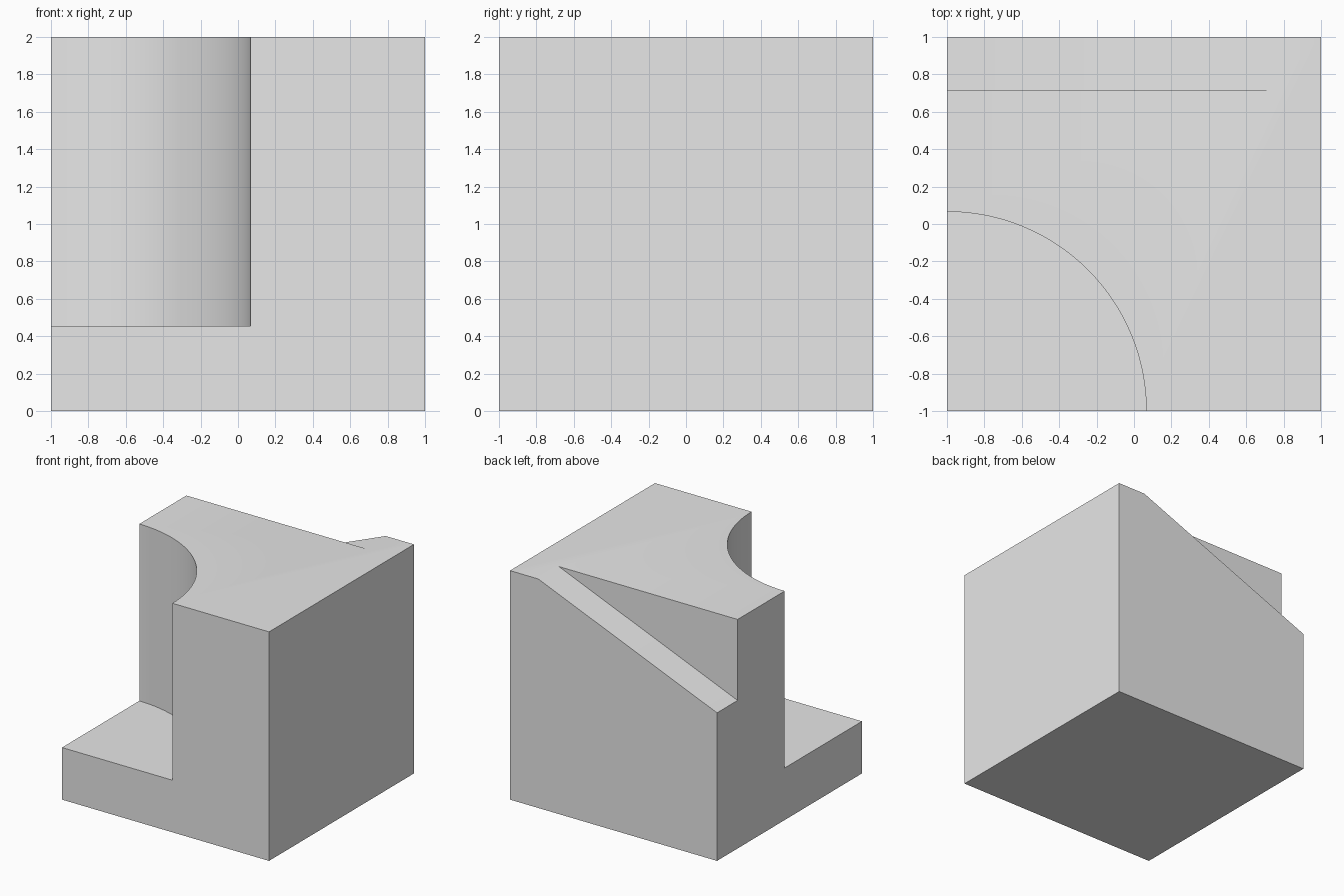
import bpy
import bmesh
import math

default_cube = bpy.data.objects.get("Cube")
if default_cube:
    bpy.data.objects.remove(default_cube, do_unlink=True)

HALF = 1.0        # half of the block's width and depth
HEIGHT = 2.0
OVER = 0.2        # how far the cutters reach past the block
RADIUS = 1.066    # quarter round recess
STEP_Z = 0.455    # floor of the recess
WALL_Y = 0.716    # inner wall of the back ramp
RAMP_X = 0.727    # where the ramp leaves the top
RAMP_LOW_Z = 1.293

grey = bpy.data.materials.new("plain grey")
grey.use_nodes = True
grey.diffuse_color = (0.8, 0.8, 0.8, 1)
grey.node_tree.nodes["Principled BSDF"].inputs["Base Color"].default_value = (0.8, 0.8, 0.8, 1)


def prism(name, outline, offset):
    """Extrude a closed outline of 3D points along offset."""
    bm = bmesh.new()
    face = bm.faces.new([bm.verts.new(p) for p in outline])
    moved = bmesh.ops.extrude_face_region(bm, geom=[face])["geom"]
    bmesh.ops.translate(bm, vec=offset,
                        verts=[g for g in moved if isinstance(g, bmesh.types.BMVert)])
    bmesh.ops.recalc_face_normals(bm, faces=bm.faces)
    mesh = bpy.data.meshes.new(name)
    bm.to_mesh(mesh)
    bm.free()
    mesh.materials.append(grey)
    obj = bpy.data.objects.new(name, mesh)
    bpy.context.collection.objects.link(obj)
    return obj


def cut(target, cutter):
    """Subtract the cutter, then discard it."""
    cutter.hide_render = True
    mod = target.modifiers.new("cut", 'BOOLEAN')
    mod.operation = 'DIFFERENCE'
    mod.solver = 'EXACT'
    mod.object = cutter
    bpy.context.view_layer.objects.active = target
    bpy.ops.object.modifier_apply(modifier=mod.name)
    bpy.data.objects.remove(cutter, do_unlink=True)


# Main block
block = prism("block",
              [(-HALF, -HALF, 0), (HALF, -HALF, 0), (HALF, HALF, 0), (-HALF, HALF, 0)],
              (0, 0, HEIGHT))

# Quarter round recess in the front right corner
segments = 128
circle = [(-HALF + RADIUS * math.cos(math.tau * i / segments),
           -HALF + RADIUS * math.sin(math.tau * i / segments), STEP_Z)
          for i in range(segments)]
cut(block, prism("round_cutter", circle, (0, 0, HEIGHT)))

# Sloping ramp along the back edge
slope = (HEIGHT - RAMP_LOW_Z) / (RAMP_X + HALF)
ramp = [(RAMP_X + OVER, WALL_Y, HEIGHT + OVER * slope),
        (-HALF - OVER, WALL_Y, RAMP_LOW_Z - OVER * slope),
        (-HALF - OVER, WALL_Y, HEIGHT + OVER * slope)]
cut(block, prism("ramp_cutter", ramp, (0, HALF, 0)))

# Smooth the round wall, keep corners sharp
bpy.ops.object.select_all(action='DESELECT')
block.select_set(True)
bpy.context.view_layer.objects.active = block
bpy.ops.object.shade_smooth_by_angle(angle=math.radians(30))
